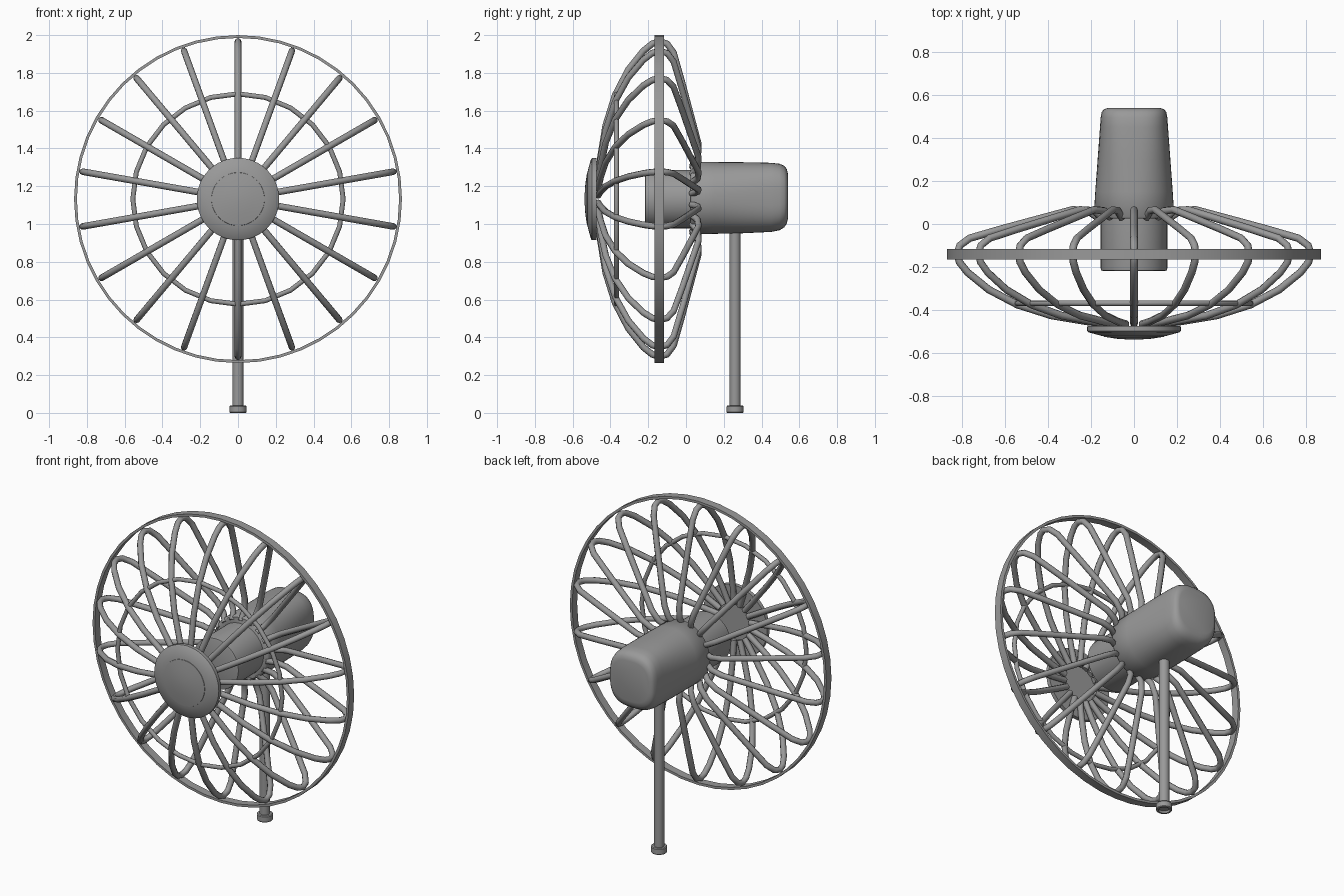
import bpy
import bmesh
from math import sin, cos, pi, radians, copysign

cube = bpy.data.objects.get("Cube")
if cube:
    bpy.data.objects.remove(cube, do_unlink=True)

AXIS_Z = 1.132   # height of the fan axis
WIRES = 18

grey = bpy.data.materials.new("metal grey")
grey.use_nodes = True
COLOUR = (0.32, 0.32, 0.32, 1)
grey.diffuse_color = COLOUR
grey.node_tree.nodes["Principled BSDF"].inputs["Base Color"].default_value = COLOUR


def finish(obj, angle=35):
    obj.data.materials.clear()
    obj.data.materials.append(grey)
    bpy.ops.object.select_all(action='DESELECT')
    obj.select_set(True)
    bpy.context.view_layer.objects.active = obj
    bpy.ops.object.shade_smooth_by_angle(angle=radians(angle))
    return obj


def loft(name, rings, closed=False, angle=35):
    """Skin rings of points; cap the ends, or join last to first."""
    bm = bmesh.new()
    loops = [[bm.verts.new(p) for p in ring] for ring in rings]
    pairs = list(zip(loops, loops[1:]))
    if closed:
        pairs.append((loops[-1], loops[0]))
    else:
        bm.faces.new(loops[0])
        bm.faces.new(loops[-1])
    for a, b in pairs:
        for i in range(len(a)):
            j = (i + 1) % len(a)
            bm.faces.new((a[i], a[j], b[j], b[i]))
    bmesh.ops.recalc_face_normals(bm, faces=bm.faces)
    mesh = bpy.data.meshes.new(name)
    bm.to_mesh(mesh)
    bm.free()
    obj = bpy.data.objects.new(name, mesh)
    bpy.context.collection.objects.link(obj)
    return finish(obj, angle)


def axial(name, profile, n=48, closed=False):
    """Turn (radius, y) points around the fan axis."""
    turns = [2 * pi * i / n for i in range(n)]
    return loft(name, [[(r * cos(t), y, AXIS_Z + r * sin(t)) for t in turns]
                       for r, y in profile], closed)


def upright(name, profile, y, n=24):
    """Turn (radius, z) points around a vertical axis."""
    turns = [2 * pi * i / n for i in range(n)]
    return loft(name, [[(r * cos(t), y + r * sin(t), z) for t in turns]
                       for r, z in profile])


def tubes(name, paths, radius, cyclic=False):
    """Round wires along point paths, turned into a mesh."""
    curve = bpy.data.curves.new(name, 'CURVE')
    curve.dimensions = '3D'
    curve.bevel_depth = radius
    curve.bevel_resolution = 2
    curve.use_fill_caps = True
    for path in paths:
        spline = curve.splines.new('POLY')
        spline.points.add(len(path) - 1)
        for point, co in zip(spline.points, path):
            point.co = (*co, 1)
        spline.use_cyclic_u = cyclic
    obj = bpy.data.objects.new(name, curve)
    bpy.context.collection.objects.link(obj)
    bpy.ops.object.select_all(action='DESELECT')
    obj.select_set(True)
    bpy.context.view_layer.objects.active = obj
    bpy.ops.object.convert(target='MESH')
    return finish(bpy.context.view_layer.objects.active, 60)


# Cage wires, bowed from the front cap over the rim to the motor
bow = [(0.11, -0.465), (0.22, -0.453), (0.39, -0.425), (0.55, -0.375),
       (0.685, -0.305), (0.785, -0.225), (0.823, -0.178), (0.835, -0.14),
       (0.822, -0.1), (0.775, -0.066), (0.62, -0.022), (0.44, 0.026),
       (0.29, 0.066), (0.22, 0.062), (0.17, 0.03)]
spokes = []
for k in range(WIRES):
    a = pi / 2 + 2 * pi * k / WIRES
    spokes.append([(r * cos(a), y, AXIS_Z + r * sin(a)) for r, y in bow])
tubes("cage_wires", spokes, 0.0175)

# Support ring just inside the front of the cage
ring = [(0.557 * cos(2 * pi * i / 24), -0.368, AXIS_Z + 0.557 * sin(2 * pi * i / 24))
        for i in range(24)]
tubes("front_support_ring", [ring], 0.013, cyclic=True)

# Flat band around the widest part of the cage
axial("rim_band", [(0.868, -0.166), (0.868, -0.117), (0.853, -0.117), (0.853, -0.166)],
      closed=True)

# Domed front cap with a thin centre plate
axial("front_cap", [(0.217, -0.474), (0.218, -0.497), (0.212, -0.503), (0.15, -0.52),
                    (0.08, -0.531), (0.02, -0.535)])
axial("cap_centre_plate", [(0.142, -0.518), (0.14, -0.524), (0.08, -0.533), (0.02, -0.537)])

# Motor: round nose and a housing that turns squarer to the rear
axial("motor_nose", [(0.145, -0.218), (0.153, -0.215), (0.155, -0.205), (0.155, 0.06)])


def squircle(y, half_x, half_z, centre, power, n=48):
    points = []
    for i in range(n):
        c, s = cos(2 * pi * i / n), sin(2 * pi * i / n)
        points.append((half_x * copysign(abs(c) ** (2 / power), c), y,
                       centre + half_z * copysign(abs(s) ** (2 / power), s)))
    return points


sections = [(0.025, 0.178, 0.185, 1.137, 2.0), (0.035, 0.187, 0.193, 1.137, 2.0),
            (0.15, 0.18, 0.19, 1.138, 2.15), (0.3, 0.169, 0.188, 1.139, 2.4),
            (0.45, 0.158, 0.183, 1.141, 2.75), (0.495, 0.155, 0.176, 1.143, 2.8),
            (0.52, 0.15, 0.163, 1.145, 2.8), (0.533, 0.14, 0.145, 1.147, 2.8),
            (0.539, 0.122, 0.122, 1.148, 2.8)]
loft("motor_housing", [squircle(*s) for s in sections], angle=50)

# Stand: pole and a foot with a hollow underside
upright("stand_pole", [(0.029, 0.012), (0.029, 1.0)], 0.26)
upright("stand_foot", [(0.03, 0.012), (0.032, 0), (0.042, 0), (0.045, 0.004),
                       (0.045, 0.034), (0.041, 0.039), (0.026, 0.039)], 0.26)
